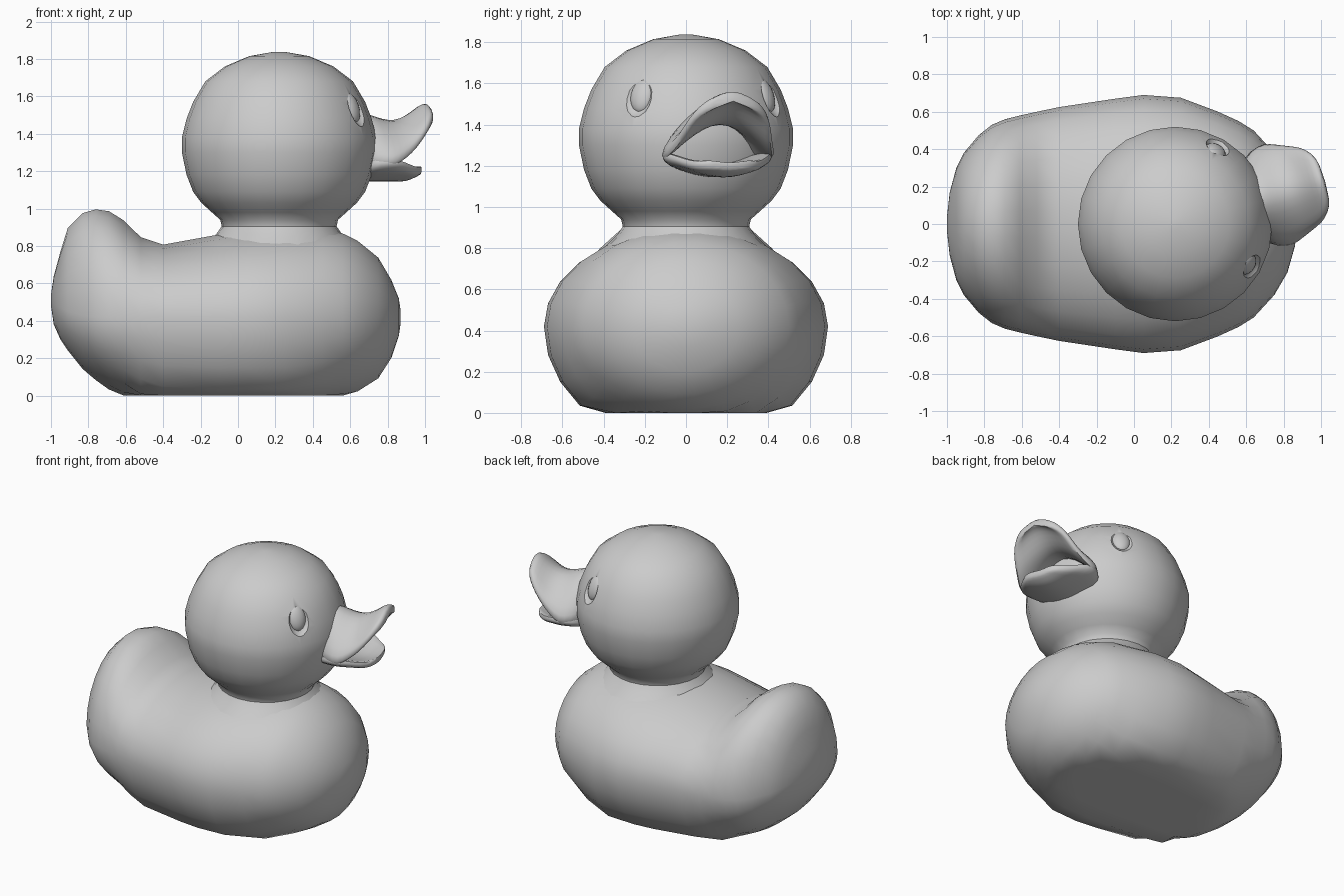
import bpy, bmesh
from math import sin, cos, pi, radians
from mathutils import Matrix, Vector

if "Cube" in bpy.data.objects:
    bpy.data.objects.remove(bpy.data.objects["Cube"])

YAW = radians(16)                 # the head is turned slightly to one side
HEAD_X = 0.22


def loft(name, rings):
    """Skin a list of equal-length point rings and cap both ends."""
    bm = bmesh.new()
    rows = [[bm.verts.new(p) for p in ring] for ring in rings]
    n = len(rows[0])
    for a, b in zip(rows, rows[1:]):
        for i in range(n):
            j = (i + 1) % n
            bm.faces.new((a[i], a[j], b[j], b[i]))
    bm.faces.new(rows[0])
    bm.faces.new(rows[-1])
    bmesh.ops.recalc_face_normals(bm, faces=bm.faces)
    me = bpy.data.meshes.new(name)
    bm.to_mesh(me)
    bm.free()
    ob = bpy.data.objects.new(name, me)
    bpy.context.collection.objects.link(ob)
    return ob


def activate(ob):
    bpy.ops.object.select_all(action='DESELECT')
    ob.select_set(True)
    bpy.context.view_layer.objects.active = ob


def smooth(ob, angle=50):
    activate(ob)
    bpy.ops.object.shade_smooth_by_angle(angle=radians(angle))


# Body: sections along x (x, middle z, top z, bottom z, half width), flattened at z = 0
SECTIONS = [
    (-1.00, .51, .54, .48, .04), (-.985, .49, .64, .38, .17),
    (-.95, .47, .77, .30, .30), (-.91, .45, .90, .24, .38),
    (-.83, .43, .98, .14, .475), (-.76, .42, 1.0, .08, .53),
    (-.69, .42, .99, .03, .56), (-.61, .42, .94, -.01, .58),
    (-.52, .42, .85, -.08, .60), (-.40, .42, .81, -.14, .625),
    (-.10, .42, .865, -.16, .67), (.05, .42, .89, -.16, .69),
    (.25, .42, .90, -.16, .675), (.45, .42, .90, -.10, .60),
    (.56, .42, .87, -.02, .55), (.64, .42, .83, .02, .50),
    (.75, .42, .74, .09, .38), (.82, .42, .62, .20, .26),
    (.86, .42, .52, .32, .12), (.87, .42, .45, .39, .04)]
SIDES = 26
body_rings = []
for x, zm, zt, zb, w in SECTIONS:
    ring = []
    for i in range(SIDES):
        a = 2 * pi * i / SIDES
        h = zt - zm if sin(a) > 0 else zm - zb
        ring.append((x, w * cos(a), max(0, zm + h * sin(a))))
    body_rings.append(ring)
smooth(loft("body", body_rings))

# Head and neck: turned profile (radius, z)
PROFILE = [(.41, .79), (.335, .865), (.307, .905), (.315, .94), (.36, .98),
           (.415, 1.03), (.46, 1.09), (.495, 1.18), (.52, 1.30), (.52, 1.38),
           (.495, 1.48), (.46, 1.57), (.395, 1.68), (.29, 1.76),
           (.16, 1.815), (.03, 1.838)]
head = loft("head", [[(HEAD_X + r * cos(2 * pi * i / 24), r * sin(2 * pi * i / 24), z)
                      for i in range(24)] for r, z in PROFILE])


def oval(name, angle, dist, size):
    """Ellipsoid set on the head surface, facing outwards."""
    ob_loc = (HEAD_X + dist * cos(angle), dist * sin(angle), 1.54)
    bpy.ops.mesh.primitive_uv_sphere_add(segments=16, ring_count=10, radius=1,
                                         location=ob_loc, rotation=(0, -.35, angle))
    ob = bpy.context.object
    ob.name = name
    ob.scale = size
    return ob


# Eyes in carved sockets
for side, s in (("left", 1), ("right", -1)):
    a = YAW + s * radians(45)
    cutter = oval("socket_cutter", a, .50, (.06, .085, .115))
    cutter.hide_render = True
    activate(head)
    m = head.modifiers.new("socket", 'BOOLEAN')
    m.operation = 'DIFFERENCE'
    m.solver = 'EXACT'
    m.object = cutter
    bpy.ops.object.modifier_apply(modifier=m.name)
    bpy.data.objects.remove(cutter)
    smooth(oval("eye_" + side, a, .435, (.042, .062, .088)))
smooth(head, 40)

# Bill halves: rows outward (distance, centre z, edge z, half width, thickness)
TURN = Matrix.Translation((HEAD_X, 0, 0)) @ Matrix.Rotation(YAW, 4, 'Z')
COLS = [-1, -.7, -.35, 0, .35, .7, 1]


def bill(name, rows):
    rings = []
    for u, zc, ze, w, t in rows:
        z = [zc + (ze - zc) * abs(c) ** 1.6 for c in COLS]
        top = [TURN @ Vector((u, c * w, h)) for c, h in zip(COLS, z)]
        low = [TURN @ Vector((u, c * w, h - t)) for c, h in zip(COLS, z)]
        rings.append(top + low[::-1])
    ob = loft(name, rings)
    activate(ob)
    m = ob.modifiers.new("soften", 'SUBSURF')
    m.levels = m.render_levels = 1
    bpy.ops.object.modifier_apply(modifier=m.name)
    smooth(ob, 60)


bill("upper_bill", [(.40, 1.54, 1.30, .20, .08), (.50, 1.52, 1.29, .27, .08),
                    (.57, 1.49, 1.28, .29, .08), (.64, 1.48, 1.32, .26, .07),
                    (.70, 1.50, 1.37, .235, .07), (.76, 1.54, 1.44, .21, .06),
                    (.80, 1.57, 1.49, .17, .06), (.835, 1.56, 1.52, .11, .05)])
bill("lower_bill", [(.40, 1.20, 1.26, .22, .06), (.50, 1.20, 1.28, .27, .06),
                    (.57, 1.20, 1.28, .285, .06), (.64, 1.19, 1.26, .24, .05),
                    (.70, 1.19, 1.235, .19, .05), (.75, 1.21, 1.23, .14, .045),
                    (.775, 1.22, 1.23, .08, .04)])
